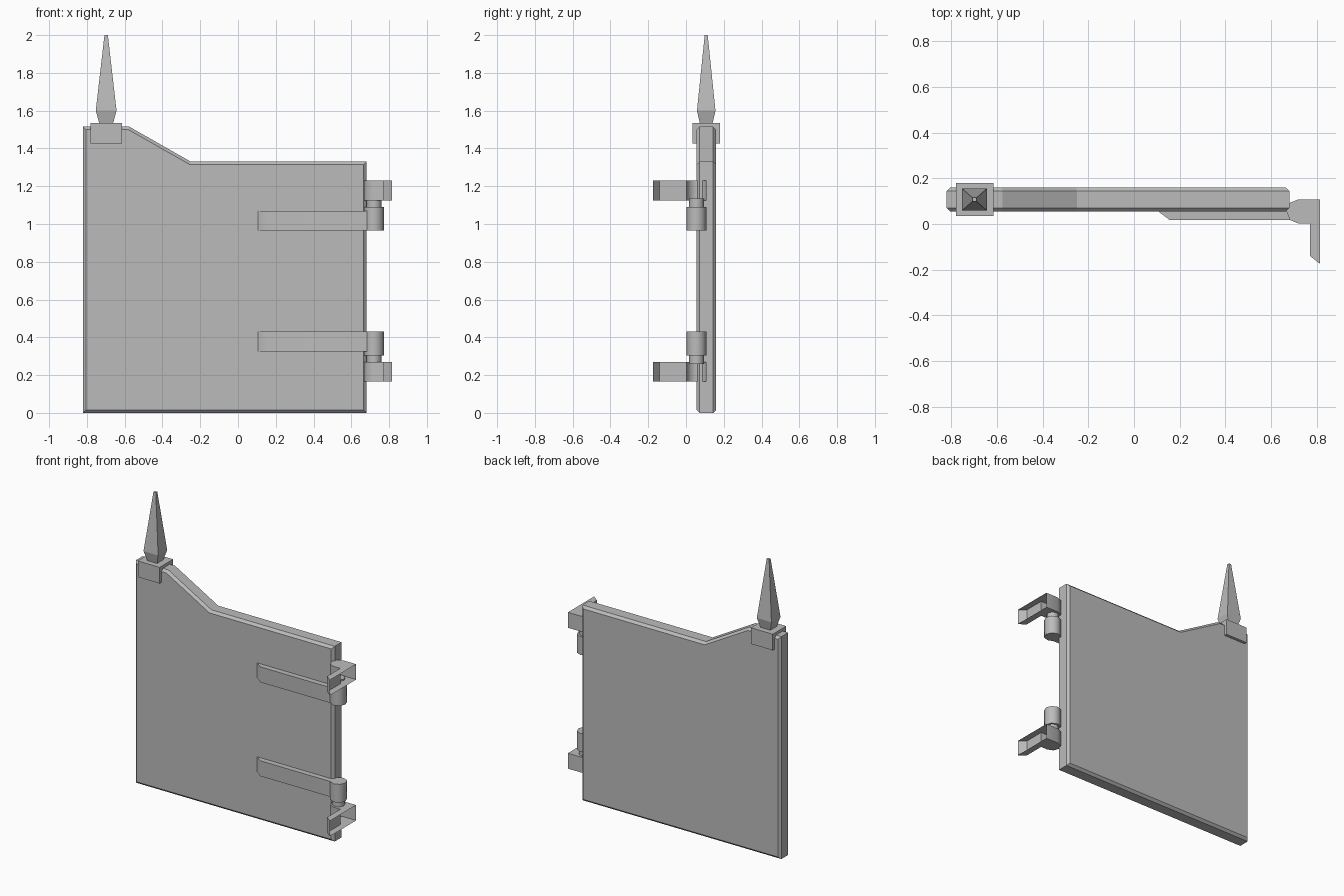
import bpy, bmesh, math
from mathutils import Vector

cube = bpy.data.objects.get("Cube")
if cube:
    bpy.data.objects.remove(cube, do_unlink=True)

# Single plain grey material
grey = bpy.data.materials.new("plain grey")
grey.use_nodes = True
grey.diffuse_color = (0.5, 0.5, 0.5, 1)
bsdf = next(n for n in grey.node_tree.nodes if n.type == 'BSDF_PRINCIPLED')
bsdf.inputs["Base Color"].default_value = (0.5, 0.5, 0.5, 1)
bsdf.inputs["Roughness"].default_value = 0.8


def finish(name, bm, smooth=False):
    mesh = bpy.data.meshes.new(name)
    bm.to_mesh(mesh)
    bm.free()
    mesh.materials.append(grey)
    obj = bpy.data.objects.new(name, mesh)
    bpy.context.collection.objects.link(obj)
    if smooth:
        bpy.ops.object.select_all(action='DESELECT')
        obj.select_set(True)
        bpy.context.view_layer.objects.active = obj
        bpy.ops.object.shade_smooth_by_angle(angle=math.radians(50))
    return obj


def prism(points, start, vec):
    """Extrude a closed 3D outline along vec."""
    bm = bmesh.new()
    face = bm.faces.new([bm.verts.new(Vector(p) + Vector(start)) for p in points])
    ext = bmesh.ops.extrude_face_region(bm, geom=[face], use_keep_orig=True)
    new = [v for v in ext["geom"] if isinstance(v, bmesh.types.BMVert)]
    bmesh.ops.translate(bm, verts=new, vec=vec)
    bmesh.ops.recalc_face_normals(bm, faces=bm.faces[:])
    return bm


def upright(outline, z0, z1):
    return prism([(x, y, 0) for x, y in outline], (0, 0, z0), (0, 0, z1 - z0))


def circle(cx, cy, r, n):
    return [(cx + r * math.cos(2 * math.pi * i / n),
             cy + r * math.sin(2 * math.pi * i / n)) for i in range(n)]


# Gate panel with stepped top and chamfered front and back rims
outline = [(-0.82, 0), (0.68, 0), (0.68, 1.33), (-0.25, 1.33), (-0.575, 1.515), (-0.82, 1.515)]
bm = prism([(x, 0, z) for x, z in outline], (0, 0.055, 0), (0, 0.105, 0))
rims = [e for e in bm.edges if abs(e.verts[0].co.y - e.verts[1].co.y) < 1e-5]
bmesh.ops.bevel(bm, geom=rims, offset=0.016, segments=1, profile=0.5, affect='EDGES')
finish("gate_panel", bm)

# Post cap straddling the tall corner
finish("post_cap", upright([(-0.78, 0.035), (-0.615, 0.035), (-0.615, 0.18), (-0.78, 0.18)],
                           1.425, 1.535))

# Four-sided spire: flares out, then tapers to a small flat tip
bm = bmesh.new()
rings = []
for z, hx, hy in [(1.535, 0.037, 0.034), (1.6, 0.055, 0.049), (2.0, 0.009, 0.008)]:
    rings.append([bm.verts.new((-0.698 + sx * hx, 0.107 + sy * hy, z))
                  for sx, sy in ((-1, -1), (1, -1), (1, 1), (-1, 1))])
for low, high in zip(rings, rings[1:]):
    for i in range(4):
        j = (i + 1) % 4
        bm.faces.new((low[i], low[j], high[j], high[i]))
bm.faces.new(rings[0][::-1])
bm.faces.new(rings[-1])
finish("spire", bm)

# Two hinges, mirrored about the height MID
MID = 0.6975
AXIS_X, AXIS_Y, R = 0.72, 0.055, 0.053
strap = [(0.10, 0.06), (0.155, 0.018), (0.70, 0.018), (0.70, 0.06)]
half_round = circle(AXIS_X, AXIS_Y, R, 8)[2:7]
bracket = half_round + [(0.77, 0.002), (0.77, -0.14), (0.815, -0.175), (0.815, 0.108)]

for label, flip in (("lower", False), ("upper", True)):
    def span(a, b):
        return (2 * MID - b, 2 * MID - a) if flip else (a, b)

    finish(label + "_hinge_strap", upright(strap, *span(0.325, 0.43)), True)
    finish(label + "_hinge_knuckle", upright(circle(AXIS_X, AXIS_Y, R, 8), *span(0.305, 0.43)), True)
    finish(label + "_hinge_pin", upright(circle(AXIS_X, AXIS_Y, 0.04, 8), *span(0.26, 0.315)), True)

    # Wall bracket, open on its outer side
    bm = upright(bracket, *span(0.165, 0.27))
    outer = [f for f in bm.faces if all(v.co.x > 0.81 for v in f.verts)]
    bmesh.ops.delete(bm, geom=outer, context='FACES_ONLY')
    finish(label + "_wall_bracket", bm, True)
